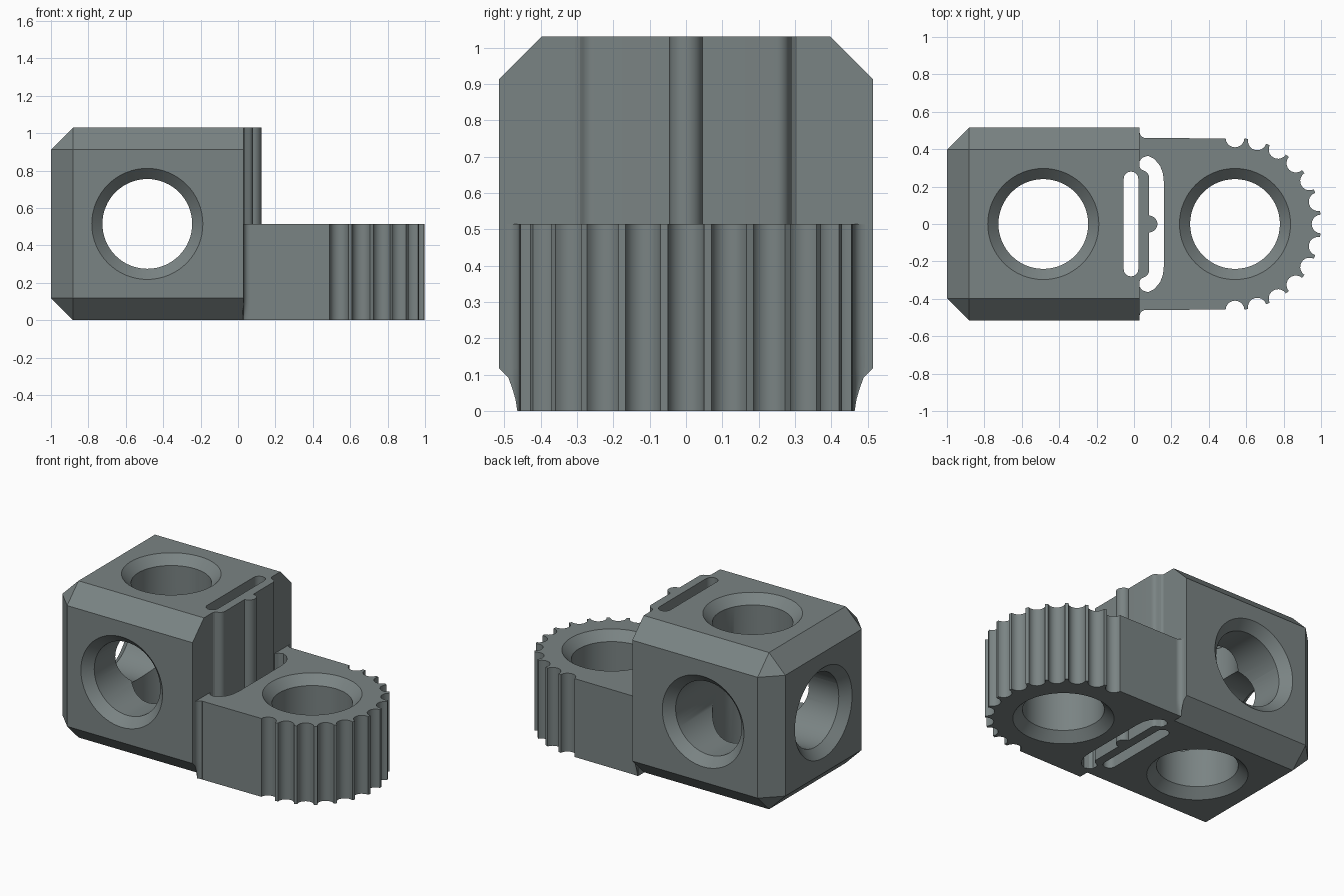
import bpy, bmesh, math
from mathutils import Matrix, Vector

if "Cube" in bpy.data.objects:
    bpy.data.objects.remove(bpy.data.objects["Cube"])

grey = bpy.data.materials.new("blue_grey")
grey.diffuse_color = (0.195, 0.229, 0.229, 1)
grey.use_nodes = True
grey.node_tree.nodes["Principled BSDF"].inputs["Base Color"].default_value = grey.diffuse_color

S, H, C = 1.03, 0.515, 0.118        # block size, slab height, chamfer
FACE = -1 + S                       # x of the flat block face
BX, SX = -0.485, 0.54               # bore centres
R, SINK = 0.24, 0.057               # bore radius, countersink


def make(name, bm):
    bmesh.ops.recalc_face_normals(bm, faces=bm.faces)
    me = bpy.data.meshes.new(name)
    bm.to_mesh(me)
    bm.free()
    me.materials.append(grey)
    ob = bpy.data.objects.new(name, me)
    bpy.context.collection.objects.link(ob)
    return ob


def loft(name, rings):
    """Skin a list of equal closed rings and cap both ends."""
    bm = bmesh.new()
    vs = [[bm.verts.new(p) for p in ring] for ring in rings]
    n = len(vs[0])
    for a, b in zip(vs, vs[1:]):
        for i in range(n):
            j = (i + 1) % n
            bm.faces.new((a[i], a[j], b[j], b[i]))
    bm.faces.new(vs[0][::-1])
    bm.faces.new(vs[-1])
    return make(name, bm)


def prism(name, pts, z0, z1):
    return loft(name, [[(x, y, z) for x, y in pts] for z in (z0, z1)])


def arc(cx, cy, r, a0, a1, n):
    return [(cx + r * math.cos(math.radians(a0 + (a1 - a0) * i / n)),
             cy + r * math.sin(math.radians(a0 + (a1 - a0) * i / n))) for i in range(n + 1)]


def mirrored(half):
    """Close a half outline across y = 0."""
    return half + [(x, -y) for x, y in reversed(half) if abs(y) > 1e-6]


def combine(body, tool, op):
    m = body.modifiers.new(op, 'BOOLEAN')
    m.operation, m.solver, m.object = op, 'EXACT', tool
    bpy.context.view_layer.objects.active = body
    bpy.ops.object.modifier_apply(modifier=m.name)
    bpy.data.objects.remove(tool)


def bore(centre, axis, t0, t1, sink_end=True):
    """Bore cutter with a 45 degree countersink at its open ends."""
    e = 0.02
    prof = [(t0 - e, R + SINK + e), (t0 + SINK, R)]
    prof += [(t1 - SINK, R), (t1 + e, R + SINK + e)] if sink_end else [(t1, R)]
    rot = Vector((0, 0, 1)).rotation_difference(Vector(axis)).to_matrix()
    c = Vector(centre)
    return loft("bore_cutter", [[c + rot @ Vector((x, y, t)) for x, y in arc(0, 0, r, 0, 354.375, 63)]
                                for t, r in prof])


# block with chamfers everywhere but around its flat +x face
bm = bmesh.new()
bmesh.ops.create_cube(bm, size=S, matrix=Matrix.Translation((BX, 0, S / 2)))
edges = [e for e in bm.edges if min(v.co.x for v in e.verts) < BX]
bmesh.ops.bevel(bm, geom=edges, offset=C, segments=1, affect='EDGES', clamp_overlap=False)
body = make("hinge_block", bm)

# scalloped slab, with the spring opening as part of its outline
half = [(FACE - 0.005, 0.33), (FACE - 0.005, 0.46)]
for k in range(6, 0, -1):
    a = k * 15
    cx, cy = SX + 0.46 * math.cos(math.radians(a)), 0.46 * math.sin(math.radians(a))
    half += arc(cx, cy, 0.05, a + 93, a + 267, 10)
half += arc(SX + 0.46, 0, 0.05, 93, 180, 5)
outer = half + [(x, -y) for x, y in reversed(half[:-1])]
opening = [(0.045, 0.355), (0.075, 0.365), (0.11, 0.347), (0.14, 0.31), (0.155, 0.27), (0.16, 0.22)]
inner = [(x, -y) for x, y in opening] + opening[::-1]
combine(body, prism("grip_slab", outer + inner, 0, H), 'UNION')

# leaf spring with a round detent bump
spring = [(0.0, 0.305), (FACE, 0.305), (0.038, 0.292)]
spring += arc(0.045, 0.25, 0.035, 75, 0, 6) + arc(0.08, 0, 0.045, 90, 0, 10)
combine(body, prism("leaf_spring", mirrored(spring), 0, S), 'UNION')

# relief slot behind the spring
slot = arc(-0.016, 0.241, 0.039, 0, 180, 16) + arc(-0.016, -0.241, 0.039, 180, 360, 16)
combine(body, prism("slot_cutter", slot, -0.1, S + 0.1), 'DIFFERENCE')

# bores: three in the block, one in the slab
for args in (((BX, 0, 0), (0, 0, 1), 0, S),
             ((BX, 0, S / 2), (0, 1, 0), -S / 2, S / 2),
             ((0, 0, S / 2), (1, 0, 0), -1, -0.52, False),
             ((SX, 0, 0), (0, 0, 1), 0, H)):
    combine(body, bore(*args), 'DIFFERENCE')

# small fillets where the slab meets the block, fading out at the bottom
parts = [body]
for s in (1, -1):
    rings = []
    for z in (0, 0.03, 0.06, 0.09, 0.12, H):
        h = 0.004 + 0.028 * min(1, z / 0.1) ** 1.5
        pts = [(FACE - 0.003, 0.455), (FACE - 0.003, 0.46 + h)]
        pts += [(FACE + 0.032 * (1 + x), 0.46 + h * (1 + y)) for x, y in arc(0, 0, 1, 180, 270, 6)]
        pts += [(FACE + 0.032, 0.455)]
        rings.append([(x, s * y, z) for x, y in pts])
    parts.append(loft("corner_fillet_" + ("back" if s > 0 else "front"), rings))

# smooth the round surfaces, keep the corners crisp
for ob in parts:
    for o in bpy.context.selected_objects:
        o.select_set(False)
    ob.select_set(True)
    bpy.context.view_layer.objects.active = ob
    bpy.ops.object.shade_smooth_by_angle(angle=math.radians(28))
